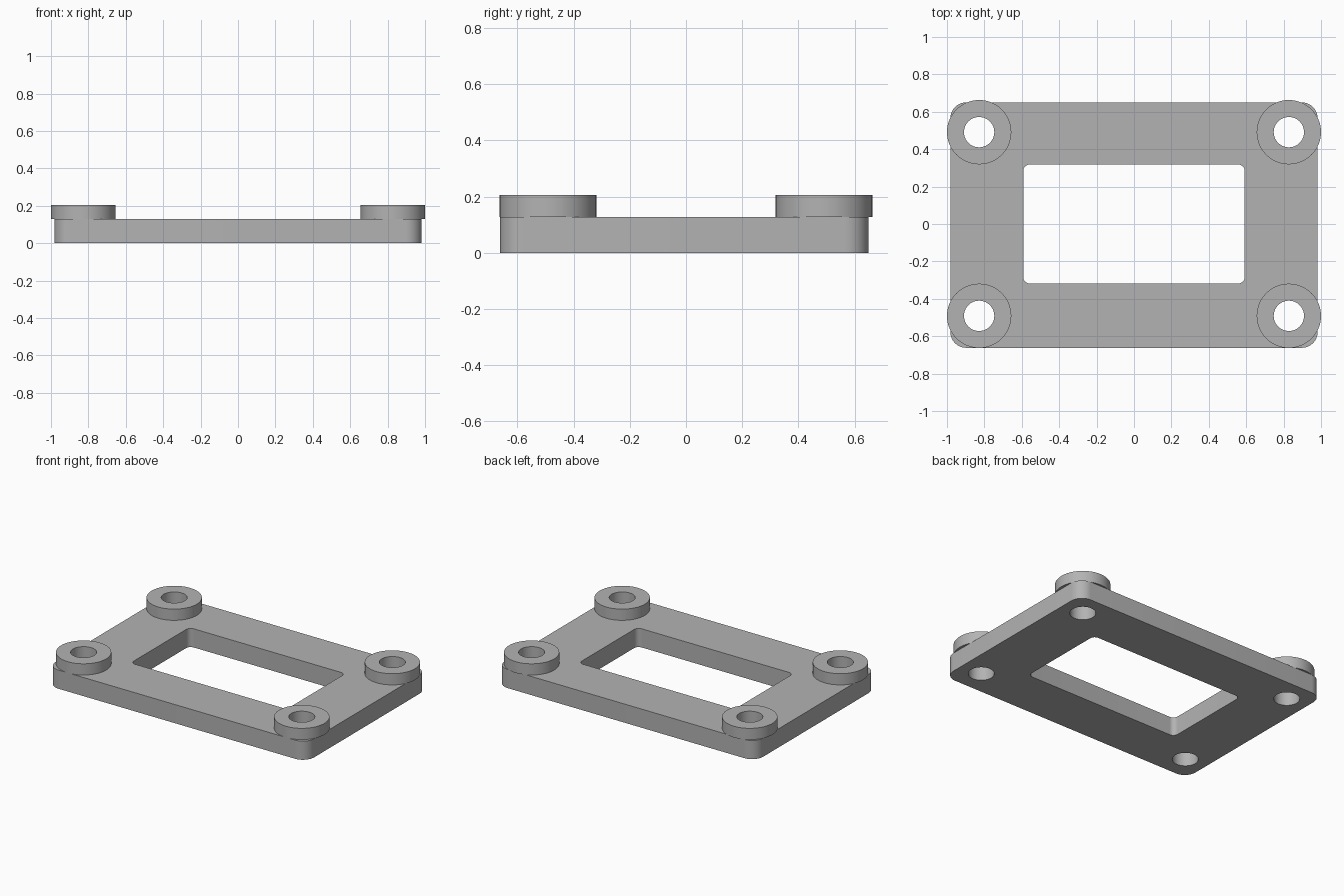
import bpy
import bmesh
from math import cos, sin, pi, radians

if "Cube" in bpy.data.objects:
    bpy.data.objects.remove(bpy.data.objects["Cube"])

PLATE_TOP, BOSS_TOP = 0.128, 0.205
BOSS_X, BOSS_Y = 0.828, 0.491
BOSS_RADIUS, HOLE_RADIUS = 0.172, 0.081

grey = bpy.data.materials.new("plain grey")
grey.use_nodes = True
colour = (0.45, 0.45, 0.45, 1)
grey.diffuse_color = colour
grey.node_tree.nodes["Principled BSDF"].inputs["Base Color"].default_value = colour


def circle(cx, cy, radius, count=64):
    return [(cx + radius * cos(2 * pi * i / count), cy + radius * sin(2 * pi * i / count))
            for i in range(count)]


def rounded_rectangle(x0, x1, y0, y1, radius, steps=10):
    corners = [(x1 - radius, y1 - radius), (x0 + radius, y1 - radius),
               (x0 + radius, y0 + radius), (x1 - radius, y0 + radius)]
    return [(cx + radius * cos(pi / 2 * (k + i / steps)), cy + radius * sin(pi / 2 * (k + i / steps)))
            for k, (cx, cy) in enumerate(corners) for i in range(steps + 1)]


def extrude_outlines(name, outlines, bottom, top):
    """Fill the first outline, leave the others as holes, and extrude upwards."""
    curve = bpy.data.curves.new(name + "_outline", "CURVE")
    curve.dimensions = "2D"
    curve.fill_mode = "BOTH"
    curve.extrude = (top - bottom) / 2
    for outline in outlines:
        spline = curve.splines.new("POLY")
        spline.points.add(len(outline) - 1)
        for point, (x, y) in zip(spline.points, outline):
            point.co = (x, y, 0, 1)
        spline.use_cyclic_u = True
    helper = bpy.data.objects.new(name + "_outline", curve)
    mesh = bpy.data.meshes.new_from_object(helper)
    bpy.data.objects.remove(helper)

    # Weld the caps to the walls
    bm = bmesh.new()
    bm.from_mesh(mesh)
    bmesh.ops.remove_doubles(bm, verts=bm.verts, dist=0.0001)
    bmesh.ops.translate(bm, verts=bm.verts, vec=(0, 0, (bottom + top) / 2))
    bmesh.ops.recalc_face_normals(bm, faces=bm.faces)
    bm.to_mesh(mesh)
    bm.free()
    mesh.name = name
    mesh.materials.clear()
    mesh.materials.append(grey)
    obj = bpy.data.objects.new(name, mesh)
    bpy.context.collection.objects.link(obj)
    bpy.ops.object.select_all(action="DESELECT")
    obj.select_set(True)
    bpy.context.view_layer.objects.active = obj
    bpy.ops.object.shade_smooth_by_angle(angle=radians(30))
    return obj


# Base plate with a central window and four screw holes
centres = {"front_right": (-BOSS_X, -BOSS_Y), "front_left": (BOSS_X, -BOSS_Y),
           "back_right": (-BOSS_X, BOSS_Y), "back_left": (BOSS_X, BOSS_Y)}
plate = [rounded_rectangle(-0.982, 0.982, -0.662, 0.65, 0.085),
         rounded_rectangle(-0.592, 0.592, -0.318, 0.318, 0.035)]
plate += [circle(x, y, HOLE_RADIUS) for x, y in centres.values()]
extrude_outlines("base_plate", plate, 0, PLATE_TOP)

# Raised ring around each screw hole
for corner, (x, y) in centres.items():
    rings = [circle(x, y, BOSS_RADIUS), circle(x, y, HOLE_RADIUS)]
    extrude_outlines(corner + "_boss", rings, PLATE_TOP, BOSS_TOP)
